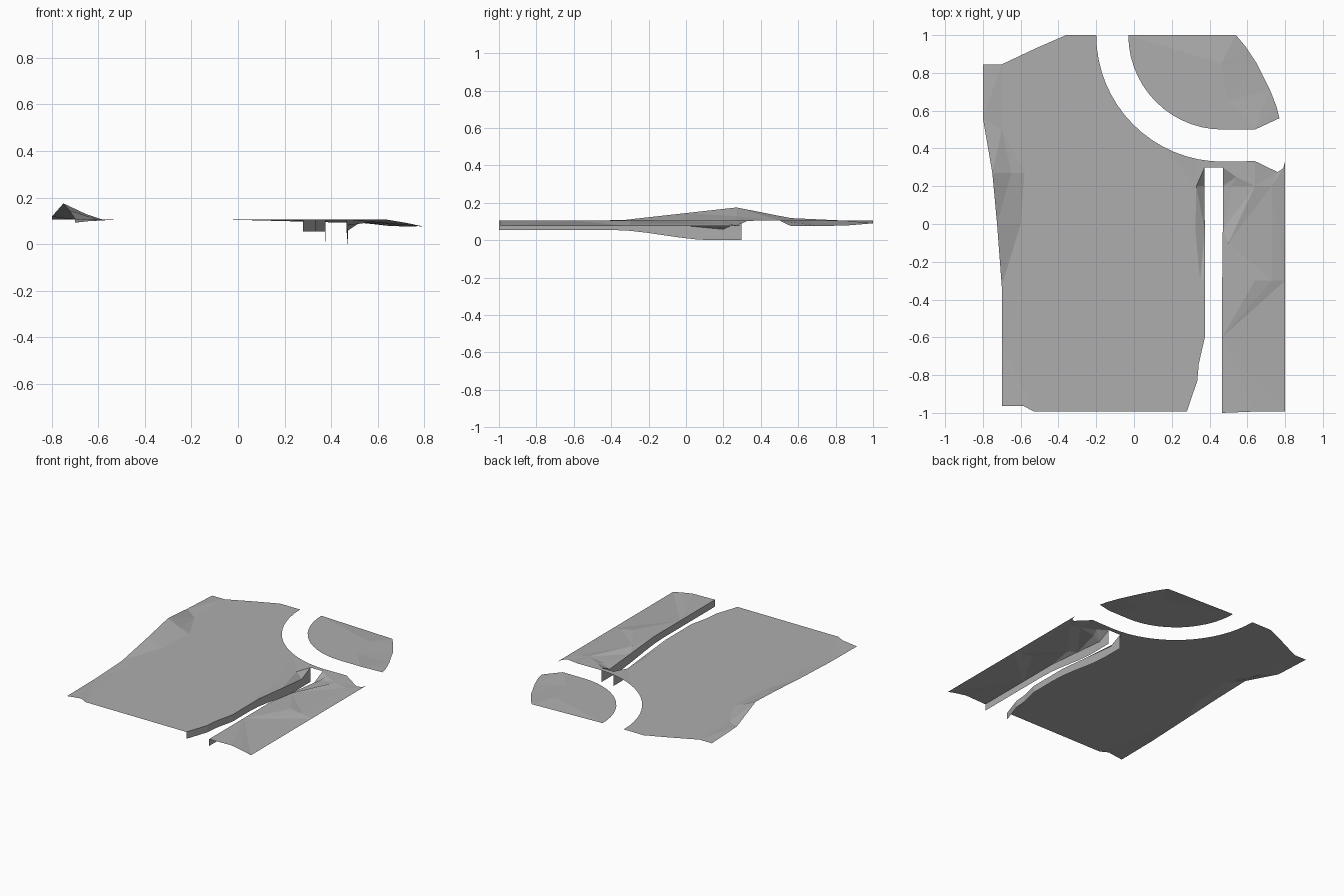
import bpy, bmesh, math
from mathutils import Vector
from mathutils.geometry import delaunay_2d_cdt

if "Cube" in bpy.data.objects:
    bpy.data.objects.remove(bpy.data.objects["Cube"])

grey = bpy.data.materials.new("ground grey")
grey.diffuse_color = (0.42, 0.42, 0.42, 1)
grey.use_nodes = True
grey.node_tree.nodes["Principled BSDF"].inputs["Base Color"].default_value = grey.diffuse_color
TOP = 0.105


def make_object(name, verts, faces, up=False):
    mesh = bpy.data.meshes.new(name)
    mesh.from_pydata(verts, [], faces)
    mesh.materials.append(grey)
    if up:
        bm = bmesh.new()
        bm.from_mesh(mesh)
        for f in bm.faces:
            f.normal_update()
            if f.normal.z < 0:
                f.normal_flip()
        bm.to_mesh(mesh)
        bm.free()
    obj = bpy.data.objects.new(name, mesh)
    bpy.context.collection.objects.link(obj)


def sheet(name, outline, inner=()):
    """Thin terrain sheet: points are (x, y) or (x, y, z)."""
    pts = [p if len(p) == 3 else (p[0], p[1], TOP) for p in list(outline) + list(inner)]
    n = len(outline)
    edges = [(i, (i + 1) % n) for i in range(n)]
    v, e, f, ov, oe, of = delaunay_2d_cdt([Vector(p[:2]) for p in pts], edges, [], 1, 1e-5)
    verts = [(c.x, c.y, pts[o[0]][2] if o else TOP) for c, o in zip(v, ov)]
    make_object(name, verts, f, True)


def arc(radius, steps):
    return [(0.47 - radius * math.cos(a), 1 - radius * math.sin(a))
            for a in (math.pi / 2 * i / steps for i in range(steps + 1))]


# lips of the slot, front to back
left_lip = [(0.28, -0.993), (0.335, -0.83), (0.343, -0.74), (0.375, -0.6), (0.375, -0.3),
            (0.375, -0.03, 0.08), (0.373, 0.2, 0.058), (0.373, 0.298)]
right_lip = [(0.467, -1.0), (0.467, -0.6), (0.467, -0.3), (0.47, -0.03, 0.08),
             (0.472, 0.2, 0.058), (0.472, 0.298)]

# main ground, with the strip right of the slot joined at the back
outline = [(-0.80, 0.56, 0.118), (-0.80, 0.845), (-0.70, 0.845), (-0.52, 0.93), (-0.36, 1.0)]
outline += arc(0.67, 16)
outline += [(0.64, 0.333), (0.76, 0.275, 0.08), (0.79, 0.295, 0.076), (0.80, 0.333, 0.075),
            (0.80, -0.3, 0.075), (0.80, -0.993, 0.075), (0.73, -0.993, 0.09), (0.64, -0.993)]
outline += right_lip + left_lip[::-1]
outline += [(-0.53, -0.993), (-0.585, -0.963), (-0.70, -0.963, 0.092), (-0.70, -0.65, 0.095),
            (-0.70, -0.33, 0.108), (-0.725, 0.0, 0.145), (-0.75, 0.27, 0.175)]
inner = [(-0.65, 0.27, 0.128), (-0.595, -0.33), (-0.64, -0.49), (0.10, -0.80), (-0.58, 0.27),
         (-0.70, 0.5), (-0.6, 0.0), (0.325, -0.03), (0.33, 0.2, 0.1), (0.35, -0.3),
         (0.52, 0.2, 0.09), (0.50, -0.1), (0.54, 0.25), (0.64, 0.2), (0.64, -0.3),
         (0.73, 0.2, 0.09), (0.73, -0.3, 0.09)]
sheet("main_ground", outline, inner)

# corner island
island = arc(0.5, 14) + [(0.64, 0.5), (0.77, 0.56, 0.076), (0.755, 0.62, 0.076),
                         (0.72, 0.71, 0.076), (0.65, 0.85, 0.078), (0.59, 0.94, 0.085),
                         (0.54, 1.0, 0.09)]
sheet("corner_island", island, [(0.5, 0.65), (0.46, 0.85)])


# side walls of the slot, deepening towards the back
def depth(y):
    t = min(max((y + 0.4) / 0.55, 0), 1)
    return 0.055 * (1 - t * t * (3 - 2 * t))


def wall(name, lip, flip):
    top = [p if len(p) == 3 else (*p, TOP) for p in lip]
    dense = []
    for a, b in zip(top, top[1:]):
        dense += [tuple(Vector(a).lerp(Vector(b), k / 3)) for k in range(3)]
    dense.append(top[-1])
    n = len(dense)
    verts = dense + [(x, y, depth(y)) for x, y, z in dense]
    faces = [(i, i + n, i + n + 1, i + 1) for i in range(n - 1)]
    make_object(name, verts, [f[::-1] for f in faces] if flip else faces)


wall("slot_wall_left", left_lip, False)
wall("slot_wall_right", right_lip, True)
